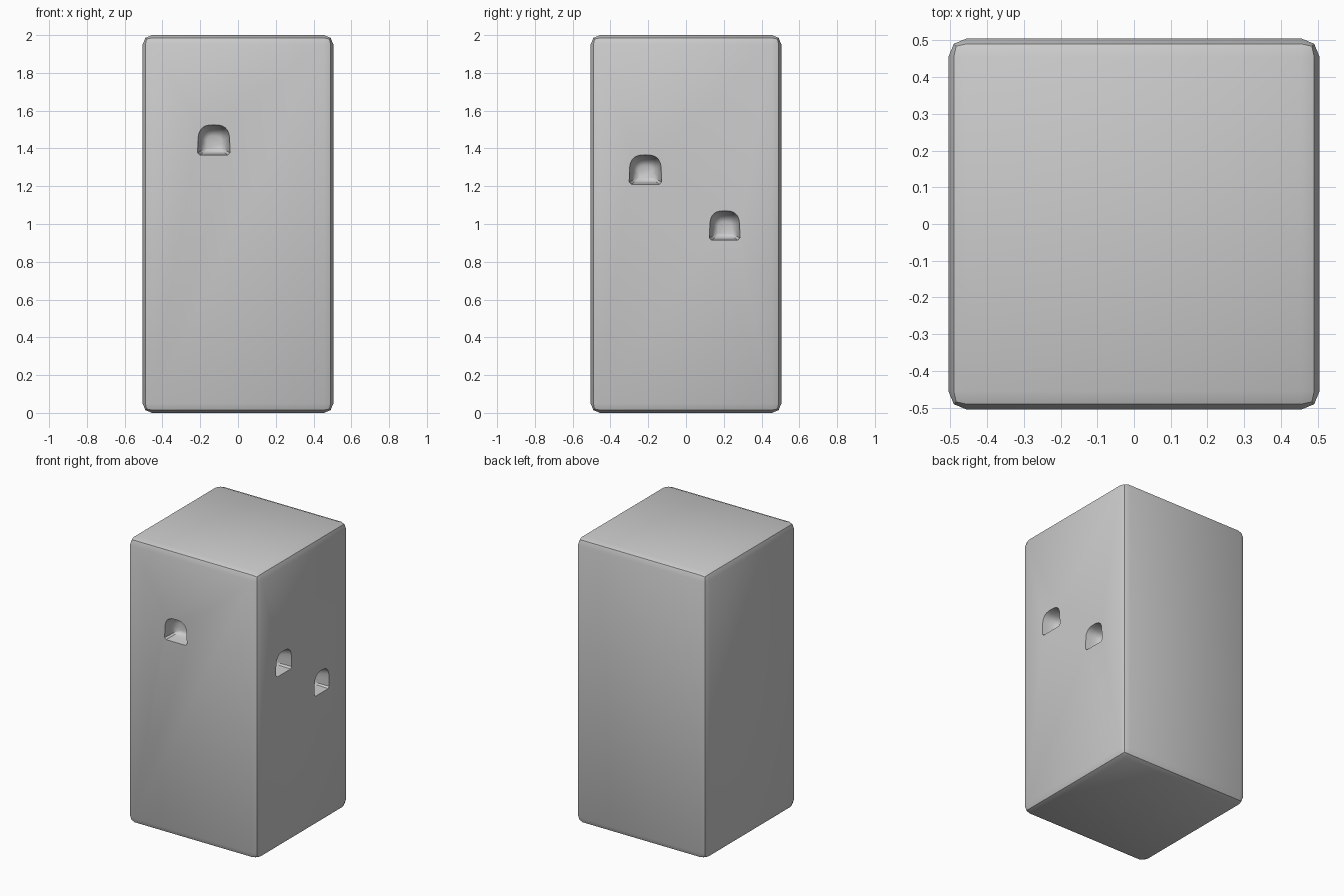
import bpy, bmesh, math
from mathutils import Matrix

if "Cube" in bpy.data.objects:
    bpy.data.objects.remove(bpy.data.objects["Cube"])

# Rounded pillar
bm = bmesh.new()
bmesh.ops.create_cube(bm, size=1, matrix=Matrix.Translation((0, 0, 1)) @ Matrix.Diagonal((1.01, 1.01, 2, 1)))
bmesh.ops.bevel(bm, geom=bm.edges[:], offset=0.05, segments=2, profile=0.5, affect='EDGES')
mesh = bpy.data.meshes.new("pillar")
bm.to_mesh(mesh)
bm.free()
pillar = bpy.data.objects.new("pillar", mesh)
bpy.context.collection.objects.link(pillar)


def arch(w, h, n=14):
    """Flat-bottomed rounded arch outline (x, z), base at z = 0."""
    r, c = w / 2, 0.012
    pts = [(-r + c, 0), (r - c, 0), (r, c)]
    for i in range(n + 1):
        a = math.pi * i / n
        co, s = math.cos(a), math.sin(a)
        x = math.copysign(abs(co) ** 0.7, co) * r * 0.98
        pts.append((x, h * 0.4 + h * 0.6 * abs(s) ** 0.7))
    pts.append((-r, c))
    return pts


# Tapering pocket cutter, pushed into the wall from the given side
def cut_pocket(name, along, z, w, h, turn):
    bm = bmesh.new()
    rings = []
    for depth, k, lift in ((-0.03, 1, 0), (0, 1, 0), (0.035, 0.93, 0.004), (0.07, 0.82, 0.01),
                           (0.095, 0.66, 0.018), (0.105, 0.45, 0.03)):
        rings.append([bm.verts.new((x * k + along, -0.505 + depth, q * k + z + lift))
                      for x, q in arch(w, h)])
    n = len(rings[0])
    for a, b in zip(rings, rings[1:]):
        for i in range(n):
            j = (i + 1) % n
            bm.faces.new((a[i], a[j], b[j], b[i]))
    bm.faces.new(rings[0])
    bm.faces.new(rings[-1])
    bmesh.ops.recalc_face_normals(bm, faces=bm.faces[:])
    bmesh.ops.rotate(bm, verts=bm.verts[:], cent=(0, 0, 0), matrix=Matrix.Rotation(turn, 3, 'Z'))
    me = bpy.data.meshes.new(name)
    bm.to_mesh(me)
    bm.free()
    cutter = bpy.data.objects.new(name, me)
    bpy.context.collection.objects.link(cutter)
    cutter.hide_render = True
    mod = pillar.modifiers.new(name, 'BOOLEAN')
    mod.operation, mod.solver, mod.object = 'DIFFERENCE', 'EXACT', cutter
    bpy.context.view_layer.objects.active = pillar
    bpy.ops.object.modifier_apply(modifier=mod.name)
    bpy.data.objects.remove(cutter)


pillar.select_set(True)
bpy.context.view_layer.objects.active = pillar
cut_pocket("front_pocket", -0.128, 1.365, 0.172, 0.16, 0)
cut_pocket("upper_side_pocket", -0.215, 1.21, 0.172, 0.156, math.pi / 2)
cut_pocket("lower_side_pocket", 0.205, 0.914, 0.162, 0.156, math.pi / 2)
bpy.ops.object.shade_smooth_by_angle(angle=math.radians(40))
